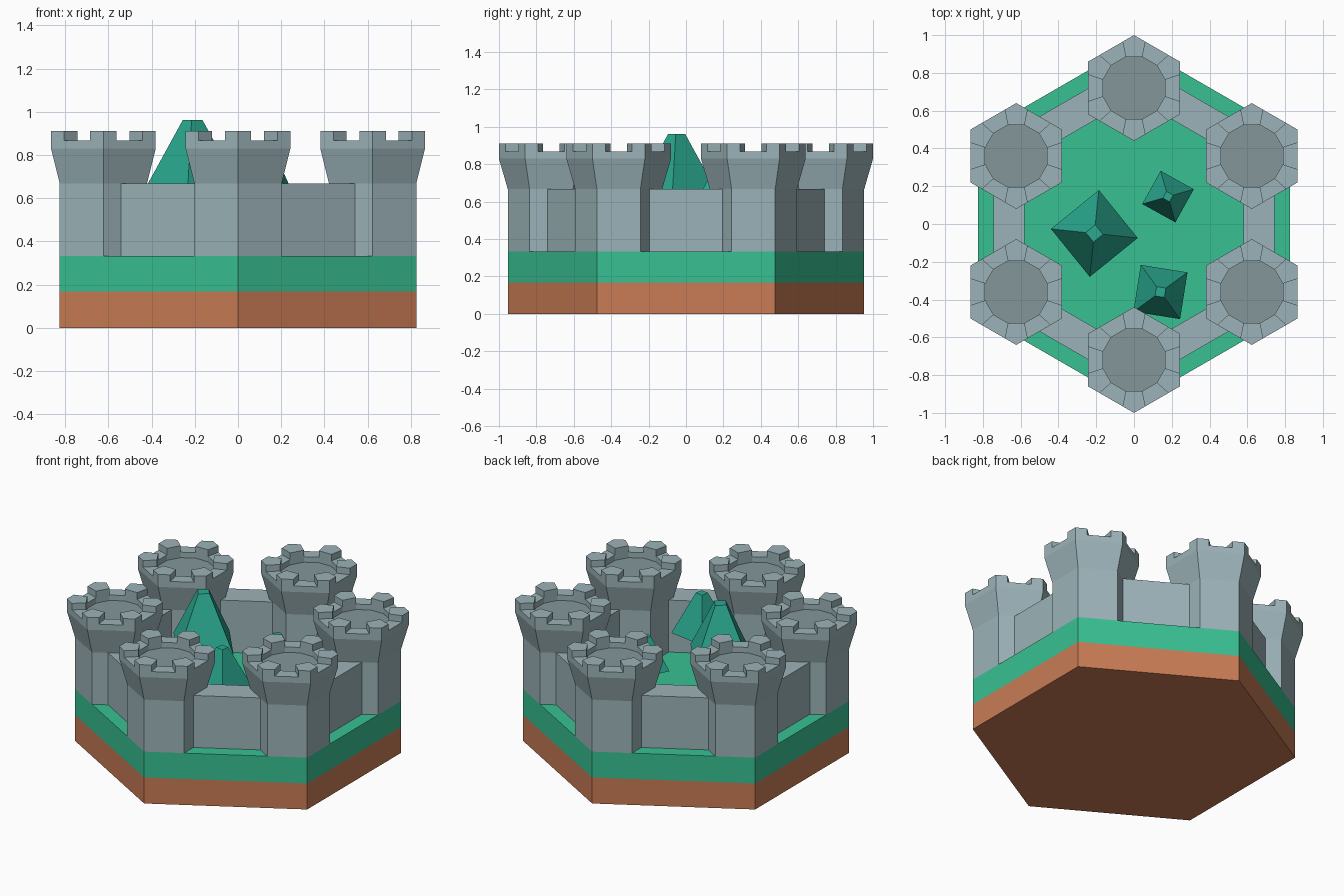
import bpy, bmesh
from math import sin, cos, pi, radians
from mathutils import Vector

if "Cube" in bpy.data.objects:
    bpy.data.objects.remove(bpy.data.objects["Cube"])


def material(name, rgb):
    m = bpy.data.materials.new(name)
    m.diffuse_color = (*rgb, 1)
    m.use_nodes = True
    m.node_tree.nodes["Principled BSDF"].inputs["Base Color"].default_value = m.diffuse_color
    return m


STONE = material("stone", (0.33, 0.45, 0.48))
FLOOR = material("stone_floor", (0.23, 0.31, 0.32))
GRASS = material("grass", (0.04, 0.53, 0.29))
DIRT = material("dirt", (0.58, 0.20, 0.09))
LEAF = material("leaves", (0.023, 0.40, 0.28))


def finish(bm, name, mats):
    bmesh.ops.remove_doubles(bm, verts=bm.verts, dist=1e-5)
    bmesh.ops.recalc_face_normals(bm, faces=bm.faces)
    me = bpy.data.meshes.new(name)
    bm.to_mesh(me)
    bm.free()
    for m in mats:
        me.materials.append(m)
    return place(me, name)


def place(me, name, loc=(0, 0, 0), rot=0):
    ob = bpy.data.objects.new(name, me)
    ob.location = loc
    ob.rotation_euler.z = rot
    bpy.context.collection.objects.link(ob)
    return ob


def ring(n, r, z, phase):
    return [Vector((r * cos(phase + 2 * pi * i / n), r * sin(phase + 2 * pi * i / n), z)) for i in range(n)]


def face(bm, pts, mat=0):
    f = bm.faces.new([bm.verts.new(p) for p in pts])
    f.material_index = mat
    return f


def strips(bm, rings):
    for a, b in zip(rings, rings[1:]):
        for i in range(len(a)):
            j = (i + 1) % len(a)
            face(bm, (a[i], a[j], b[j], b[i]))


def solid(name, rings, mat):
    bm = bmesh.new()
    strips(bm, rings)
    face(bm, rings[0])
    face(bm, rings[-1])
    return finish(bm, name, [mat])


def at(p, z):
    return Vector((p.x, p.y, z))


# Hexagonal ground in two layers
solid("dirt_base", [ring(6, 0.953, z, pi / 2) for z in (0, 0.167)], DIRT)
solid("grass_layer", [ring(6, 0.953, z, pi / 2) for z in (0.167, 0.333)], GRASS)


# Tower: flared hexagonal body with corner battlements round a 12-sided floor
def tower_mesh():
    crenel, top, floor = 0.868, 0.91, 0.833

    def split(r, z):
        h = ring(6, r, z, pi / 2)
        return [p for i in range(6) for p in
                (h[i].lerp(h[i - 1], 0.25), h[i], h[i].lerp(h[(i + 1) % 6], 0.25))]

    bm = bmesh.new()
    body = [split(0.233, 0.333), split(0.233, 0.667), split(0.28, 0.83), split(0.28, crenel)]
    strips(bm, body)
    face(bm, body[0])
    outer = body[-1]
    inner = ring(12, 0.17, crenel, pi / 2 - pi / 12)
    pit = [at(p, floor) for p in inner]
    strips(bm, [pit, inner])
    face(bm, pit, 1)
    for k in range(6):
        low = outer[3 * k:3 * k + 3] + [inner[2 * k + 1], inner[2 * k]]
        high = [at(p, top) for p in low]
        strips(bm, [low, high])
        face(bm, high)
        n = (k + 1) % 6
        face(bm, (outer[3 * k + 2], outer[3 * n], inner[2 * n], inner[2 * k + 1]))
    return bm


first = finish(tower_mesh(), "tower_1", [STONE, FLOOR])
first.location = (0, 0.72, 0)
for i in range(1, 6):
    a = pi / 2 + i * pi / 3
    place(first.data, f"tower_{i + 1}", (0.72 * cos(a), 0.72 * sin(a), 0))

# Curtain walls between the towers
corners = [(0.58, -0.27), (0.743, -0.27), (0.743, 0.27), (0.58, 0.27)]
wall = solid("wall_1", [[Vector((x, y, z)) for x, y in corners] for z in (0.333, 0.667)], STONE)
for i in range(1, 6):
    place(wall.data, f"wall_{i + 1}", rot=i * pi / 3)

# Trees in the courtyard: truncated four-sided crowns on trunks
for i, (x, y, r, turn) in enumerate([(-0.21, -0.05, 0.231, -6), (0.14, -0.36, 0.177, 36),
                                     (0.18, 0.145, 0.142, 16)]):
    tip, hem = 0.333 + 2.72 * r, 0.333 + 1.27 * r
    crown = solid(f"tree_crown_{i + 1}", [ring(4, r, hem, 0), ring(4, 0.2 * r, tip, 0)], LEAF)
    trunk = solid(f"tree_trunk_{i + 1}", [ring(4, 0.3 * r, 0.333, 0), ring(4, 0.3 * r, hem, 0)], DIRT)
    for ob in (crown, trunk):
        ob.location = (x, y, 0)
        ob.rotation_euler.z = radians(turn)
